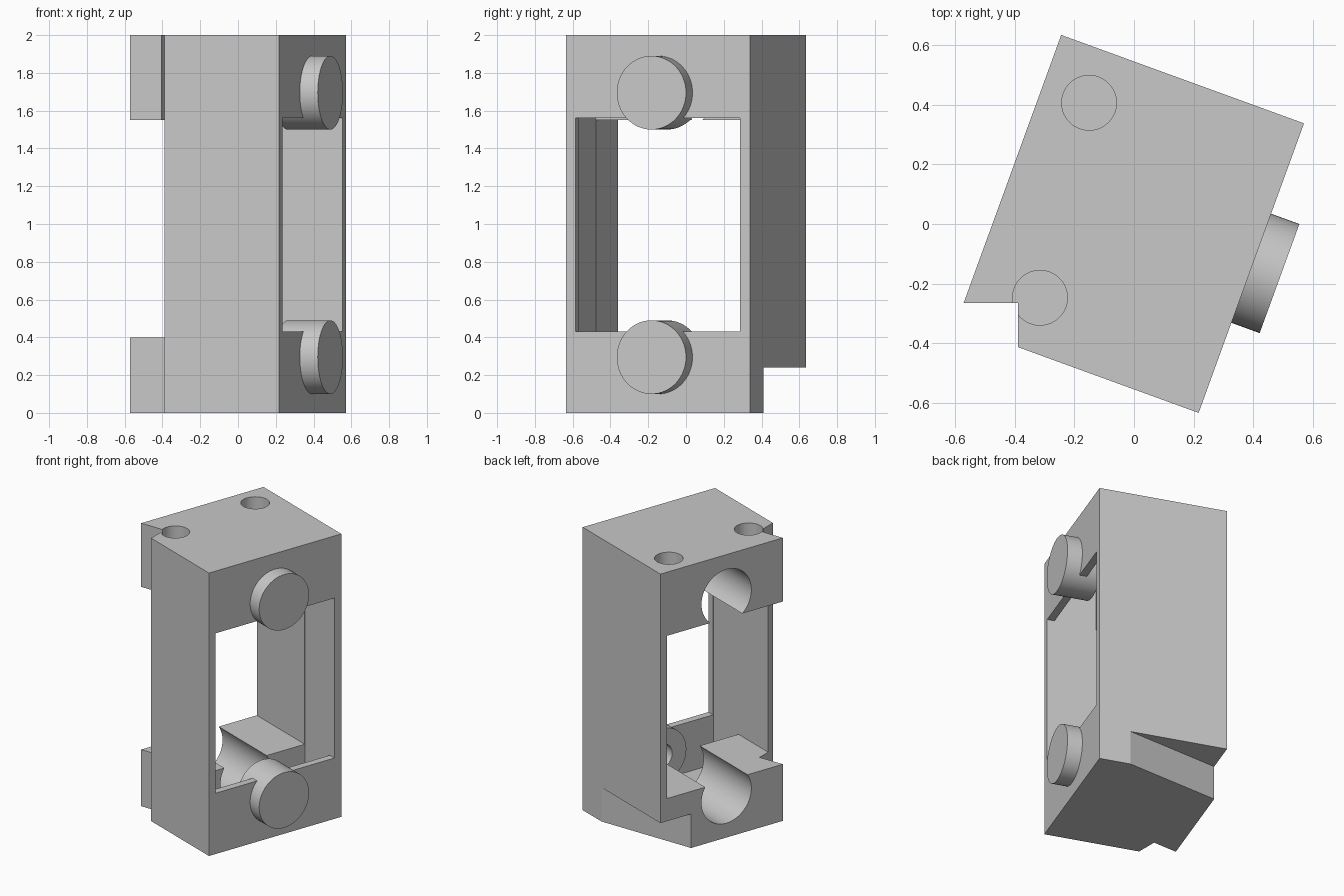
import bpy
import math
from mathutils import Matrix

old = bpy.data.objects.get("Cube")
if old:
    bpy.data.objects.remove(old, do_unlink=True)

TURN = Matrix.Rotation(math.radians(-20), 4, 'Z')
ALONG = Matrix.Rotation(math.radians(90), 4, 'Y')

grey = bpy.data.materials.new("plain grey")
grey.use_nodes = True
grey.diffuse_color = (0.58, 0.58, 0.58, 1)
grey.node_tree.nodes["Principled BSDF"].inputs["Base Color"].default_value = (0.58, 0.58, 0.58, 1)


def box(name, x, y, z, frame=TURN):
    """Box between (min, max) pairs, turned into the given frame."""
    bpy.ops.mesh.primitive_cube_add(size=1)
    ob = bpy.context.object
    ob.name = name
    size = Matrix.Diagonal([p[1] - p[0] for p in (x, y, z)] + [1])
    centre = Matrix.Translation([sum(p) / 2 for p in (x, y, z)])
    ob.data.transform(frame @ centre @ size)
    return ob


def rod(name, radius, length, centre, axis):
    """Cylinder in the turned frame, with its axis given by a rotation."""
    bpy.ops.mesh.primitive_cylinder_add(vertices=64, radius=radius, depth=length)
    ob = bpy.context.object
    ob.name = name
    ob.data.transform(TURN @ Matrix.Translation(centre) @ axis)
    return ob


def cut(target, cutter):
    mod = target.modifiers.new("cut", 'BOOLEAN')
    mod.operation = 'DIFFERENCE'
    mod.solver = 'EXACT'
    mod.object = cutter
    bpy.context.view_layer.objects.active = target
    bpy.ops.object.modifier_apply(modifier=mod.name)
    bpy.data.objects.remove(cutter, do_unlink=True)


def finish(ob):
    ob.data.materials.clear()
    ob.data.materials.append(grey)
    bpy.ops.object.select_all(action='DESELECT')
    ob.select_set(True)
    bpy.context.view_layer.objects.active = ob
    bpy.ops.object.shade_smooth_by_angle(angle=math.radians(12))


# Housing block
housing = box("housing", (-0.447, 0.421), (-0.522, 0.513), (0, 2))

# Inner cavity, open side and the window in the thin lip (each slightly
# inside the cavity walls so that no cut faces coincide)
cut(housing, box("cavity", (0.088, 0.37), (-0.474, 0.462), (0.08, 1.92)))
cut(housing, box("side_opening", (-0.6, 0.2), (-0.472, 0.460), (0.4, 1.55)))
cut(housing, box("lip_window", (0.3, 0.5), (-0.470, 0.458), (0.43, 1.56)))

# Round bores through the two end blocks
for z in (0.297, 1.7):
    cut(housing, rod("bore", 0.195, 0.8, (-0.2, -0.003, z), ALONG))

# Screw holes through the upper block
for u, v in ((-0.281, 0.331), (-0.212, -0.341)):
    cut(housing, rod("screw_hole", 0.092, 0.7, (u, v, 1.8), Matrix()))

# Square corner notch and bottom rebate, not turned with the block
cut(housing, box("corner_notch", (-1, -0.39), (-1, -0.265), (-1, 3), Matrix()))
cut(housing, box("bottom_rebate", (-1, 1), (0.41, 1), (-1, 0.24), Matrix()))
finish(housing)

# Stub shafts through the lip, with a blind hole at the inner end
for name, z in (("lower_stub", 0.295), ("upper_stub", 1.695)):
    stub = rod(name, 0.195, 0.24, (0.402, -0.005, z), ALONG)
    cut(stub, rod("blind_hole", 0.085, 0.2, (0.3, -0.005, z), ALONG))
    finish(stub)
